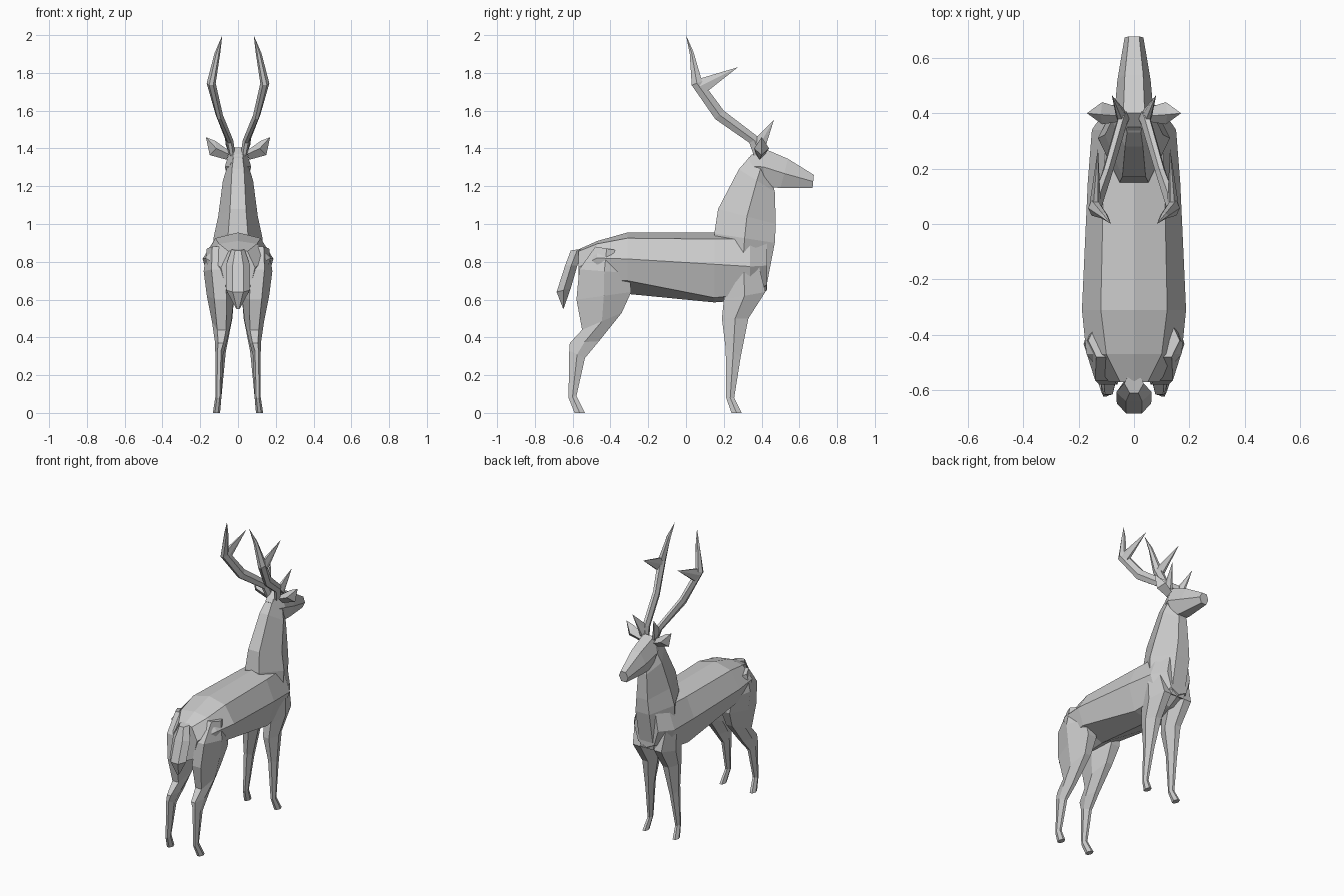
import bpy, bmesh


def ring(yb, zb, yf, zf, x0, x1, f=0.45):
    """Six-sided section between a back and a front (y, z) point, x0..x1 wide."""
    xm, h = (x0 + x1) / 2, (x1 - x0) / 2 * f
    ym, zm = (yb + yf) / 2, (zb + zf) / 2
    return [(xm - h, yb, zb), (xm + h, yb, zb), (x1, ym, zm),
            (xm + h, yf, zf), (xm - h, yf, zf), (x0, ym, zm)]


def loft(name, rings, mirror=False):
    """Flat-faced skin over closed rings, capped at both ends."""
    bm = bmesh.new()
    rows = [[bm.verts.new(p) for p in r] for r in rings]
    n = len(rows[0])
    for a, b in zip(rows, rows[1:]):
        for i in range(n):
            j = (i + 1) % n
            bm.faces.new((a[i], a[j], b[j], b[i]))
    bm.faces.new(rows[0][::-1])
    bm.faces.new(rows[-1])
    bmesh.ops.remove_doubles(bm, verts=bm.verts, dist=1e-4)
    bmesh.ops.recalc_face_normals(bm, faces=bm.faces)
    me = bpy.data.meshes.new(name)
    bm.to_mesh(me)
    bm.free()
    ob = bpy.data.objects.new(name, me)
    bpy.context.collection.objects.link(ob)
    if mirror:
        m = ob.modifiers.new("mirror", 'MIRROR')
        m.use_mirror_merge = False
    return ob


def sym(rows, f):
    """Centred sections from (yb, zb, yf, zf, half width)."""
    return [ring(a, b, c, d, -w, w, f) for a, b, c, d, w in rows]


# Torso: half sections (x, z) from spine to belly, mirrored into full rings
torso = []
for y, half in [
        (-0.57, [(0, .865), (.05, .855), (.09, .77), (.06, .64), (0, .61)]),
        (-0.47, [(0, .91), (.10, .895), (.172, .82), (.14, .70), (0, .62)]),
        (-0.31, [(0, .955), (.12, .925), (.188, .815), (.15, .70), (0, .63)]),
        (0.15, [(0, .955), (.11, .92), (.167, .787), (.12, .61), (0, .585)]),
        (0.34, [(0, .95), (.10, .92), (.152, .775), (.10, .63), (0, .60)]),
        (0.43, [(0, .93), (.07, .90), (.09, .78), (.06, .68), (0, .65)])]:
    torso.append([(x, y, z) for x, z in half] +
                 [(-x, y, z) for x, z in half[-2:0:-1]])
loft("torso", torso)

# Neck and chest
loft("neck", sym([(.35, 1.37, .45, 1.25, .055), (.28, 1.29, .47, 1.17, .08),
                  (.17, 1.08, .475, 1.00, .105), (.15, .95, .47, .90, .13),
                  (.17, .75, .42, .64, .125)], 0.4))

# Head and muzzle
loft("head", sym([(.33, 1.35, .37, 1.26, .045), (.40, 1.405, .42, 1.20, .07),
                  (.54, 1.345, .50, 1.19, .06), (.677, 1.26, .67, 1.19, .034)], 0.55))

# Tail
loft("tail", sym([(-.61, .86, -.54, .87, .035), (-.64, .78, -.575, .78, .064),
                  (-.685, .64, -.61, .66, .062), (-.65, .55, -.645, .56, .012)], 0.45))

# Hind legs
loft("hind_leg", [ring(*r) for r in [
    (-.48, .88, -.36, .86, .06, .165), (-.565, .76, -.30, .74, .03, .182),
    (-.58, .60, -.29, .64, .02, .165), (-.55, .44, -.34, .53, .035, .138),
    (-.615, .37, -.46, .38, .06, .122), (-.618, .33, -.535, .29, .078, .12),
    (-.622, .08, -.58, .09, .088, .12), (-.59, 0, -.535, 0, .095, .133)]], True)

# Front legs
loft("front_leg", [ring(*r) for r in [
    (.23, .80, .38, .80, .05, .145), (.20, .60, .42, .64, .02, .14),
    (.19, .50, .33, .50, .03, .125), (.21, .34, .29, .30, .065, .118),
    (.213, .08, .255, .08, .088, .12), (.24, 0, .295, 0, .095, .133)]], True)

# Ears
loft("ear", [
    [(.05, .37, 1.37), (.05, .39, 1.39), (.05, .42, 1.37), (.06, .39, 1.34)],
    [(.115, .36, 1.40), (.12, .395, 1.44), (.115, .44, 1.40), (.15, .40, 1.365)],
    [(.17, .40, 1.46)] * 4], True)

# Antler beams with upper and brow tines
loft("antler", [ring(*r) for r in [
    (.36, 1.36, .41, 1.39, .015, .05), (.335, 1.43, .39, 1.455, .025, .065),
    (.155, 1.555, .20, 1.60, .08, .118), (.03, 1.735, .085, 1.755, .118, .166),
    (.02, 1.90, .04, 1.91, .094, .124), (.0, 2.0, .0, 2.0, .083, .083)]], True)
loft("upper_tine", [ring(*r) for r in [
    (.04, 1.76, .11, 1.70, .12, .16), (.275, 1.83, .275, 1.83, .13, .13)]], True)
loft("brow_tine", [ring(*r) for r in [
    (.36, 1.445, .415, 1.39, .025, .065), (.465, 1.55, .465, 1.55, .08, .08)]], True)
